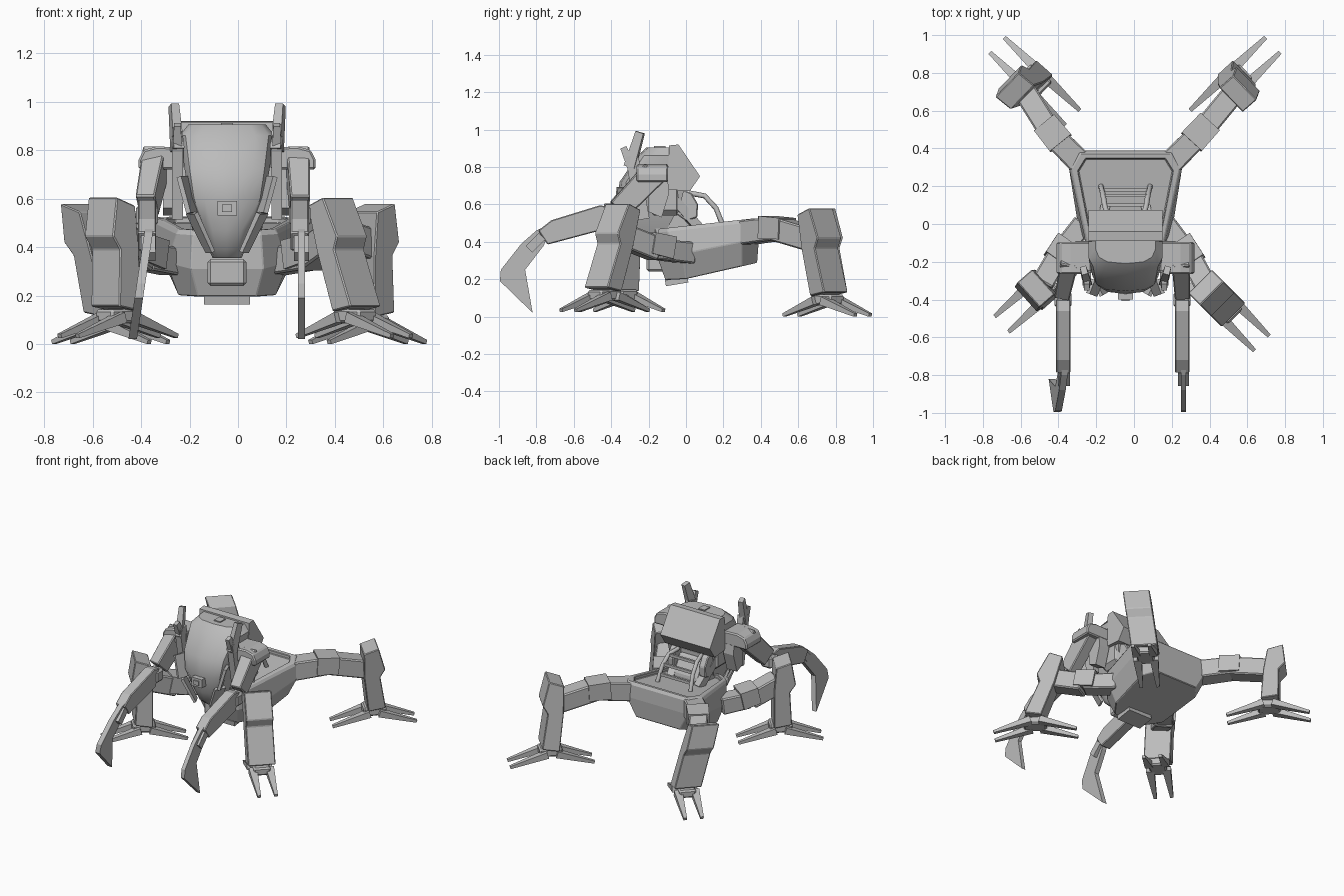
import bpy, bmesh, math
from mathutils import Vector as V

old = bpy.data.objects.get("Cube")
if old:
    bpy.data.objects.remove(old)

gray = bpy.data.materials.new("plain gray")
gray.use_nodes = True
gray.diffuse_color = (0.5, 0.5, 0.5, 1)
gray.node_tree.nodes["Principled BSDF"].inputs["Base Color"].default_value = (0.5, 0.5, 0.5, 1)

C = -0.045  # centre line of the trunk
Z = V((0, 0, 1))
Y = V((0, 1, 0))


def loft(name, rings, bevel=0, smooth=False):
    """Skin a list of equal-length rings and cap both ends."""
    bm = bmesh.new()
    rows = [[bm.verts.new(p) for p in ring] for ring in rings]
    n = len(rows[0])
    for a, b in zip(rows, rows[1:]):
        for i in range(n):
            j = (i + 1) % n
            bm.faces.new((a[i], a[j], b[j], b[i]))
    bm.faces.new(rows[0])
    bm.faces.new(rows[-1])
    bmesh.ops.recalc_face_normals(bm, faces=bm.faces)
    mesh = bpy.data.meshes.new(name)
    bm.to_mesh(mesh)
    bm.free()
    mesh.materials.append(gray)
    ob = bpy.data.objects.new(name, mesh)
    bpy.context.collection.objects.link(ob)
    if bevel:
        mod = ob.modifiers.new("edge", "BEVEL")
        mod.width = bevel
        mod.segments = 1
    if smooth:
        bpy.ops.object.select_all(action="DESELECT")
        ob.select_set(True)
        bpy.context.view_layer.objects.active = ob
        bpy.ops.object.shade_smooth_by_angle(angle=math.radians(32))
    return ob


def prism(name, pts, origin, axis, width, bevel=0):
    """Extrude an (outward, height) profile sideways."""
    side = axis.cross(Z).normalized() * width / 2
    flat = [V(origin) + axis * u + Z * z for u, z in pts]
    return loft(name, [[p - side for p in flat], [p + side for p in flat]], bevel)


def lean_part(ob, slope, z0):
    """Tilt a part sideways with height above z0."""
    for v in ob.data.vertices:
        v.co += slope * (v.co.z - z0)


def beam(name, p0, p1, w, h, tip=1.0, bevel=0):
    """Box bar between two points, tapering to tip."""
    p0, p1 = V(p0), V(p1)
    d = (p1 - p0).normalized()
    side = d.cross(Z)
    side = side.normalized() if side.length > 0.01 else V((1, 0, 0))
    up = side.cross(d)
    quad = [(-1, -1), (1, -1), (1, 1), (-1, 1)]
    return loft(name, [[p + (side * a * w + up * b * h) * k / 2 for a, b in quad]
                       for p, k in ((p0, 1), (p1, tip))], bevel)


def box(name, lo, hi, bevel=0):
    m = [(a + b) / 2 for a, b in zip(lo, hi)]
    return beam(name, (m[0], lo[1], m[2]), (m[0], hi[1], m[2]), hi[0] - lo[0], hi[2] - lo[2], 1, bevel)


def tube(name, pts, r):
    cu = bpy.data.curves.new(name, "CURVE")
    cu.dimensions = "3D"
    cu.bevel_depth = r
    cu.bevel_resolution = 2
    sp = cu.splines.new("POLY")
    sp.points.add(len(pts) - 1)
    for q, p in zip(sp.points, pts):
        q.co = (*p, 1)
    cu.materials.append(gray)
    bpy.context.collection.objects.link(bpy.data.objects.new(name, cu))


def outline(half, tilt):
    """Mirrored ring from half-outline points (x, y), height rising along y."""
    pts = half + [(-x, y) for x, y in reversed(half)]
    return [V((C + x, y, tilt(y))) for x, y in pts]


# Lower hull: tilted tray with a recessed deck
def top(y):
    return 0.47 + 0.11 * y


rim = [(0.14, -0.15), (0.21, -0.1), (0.30, 0.30), (0.25, 0.385)]
deck = [(0.12, -0.12), (0.18, -0.08), (0.25, 0.28), (0.21, 0.345)]
loft("hull", [
    outline([(0.12, -0.11), (0.20, 0), (0.23, 0.30), (0.17, 0.38)], lambda y: 0.2 + 0.23 * max(y, -0.02)),
    outline([(0.15, -0.15), (0.25, -0.02), (0.30, 0.30), (0.24, 0.39)], lambda y: 0.34 + 0.2 * y),
    outline(rim, lambda y: top(y) - 0.005),
    outline([(x * 0.95, y * 0.97) for x, y in rim], lambda y: top(y) + 0.015),
    outline(deck, lambda y: top(y) + 0.015),
    outline(deck, lambda y: top(y) - 0.01)], 0.004)
box("hull_front_block", (C - 0.08, -0.21, 0.24), (C + 0.08, -0.08, 0.35), 0.012)
beam("hull_under_plate", (C, -0.11, 0.18), (C, 0.01, 0.2), 0.19, 0.035)

# Waist joint and back pipes
prism("waist", [(-0.16, 0.4), (0.06, 0.42), (0.07, 0.5), (0.0, 0.62), (-0.2, 0.6)], (C, 0, 0), Y, 0.2, 0.01)
for s in (-1, 1):
    tube("back_pipe", [(C + s * 0.09, 0.02, 0.66), (C + s * 0.11, 0.10, 0.645),
                       (C + s * 0.12, 0.16, 0.58), (C + s * 0.13, 0.2, 0.48)], 0.014)
    beam("waist_piston", (C + s * 0.14, -0.06, 0.62), (C + s * 0.11, 0.08, 0.46), 0.05, 0.05)
    prism("waist_bracket", [(-0.04, 0.69), (0.03, 0.66), (0.065, 0.6), (0.06, 0.53), (0.0, 0.51), (-0.07, 0.56)],
          (C + s * 0.125, 0, 0), Y, 0.05, 0.006)
for y, z in ((0.1, 0.64), (0.15, 0.59), (0.18, 0.53)):
    beam("pipe_rung", (C - 0.12, y, z), (C + 0.12, y, z), 0.015, 0.02)


# Cabin: broad curved face lofted upward
def cabin_ring(z, hw, yf, yb):
    arc = [(-1, 0.08), (-0.88, 0.035), (-0.6, 0.01), (0, 0), (0.6, 0.01), (0.88, 0.035), (1, 0.08)]
    return [V((C + hw * u, yf + d, z)) for u, d in arc] + [V((C + hw, yb, z)), V((C - hw, yb, z))]


loft("cabin", [cabin_ring(*r) for r in (
    (0.355, 0.06, -0.27, -0.15), (0.39, 0.075, -0.31, -0.13), (0.47, 0.10, -0.345, -0.10),
    (0.60, 0.155, -0.37, -0.03), (0.72, 0.175, -0.355, 0.0), (0.86, 0.195, -0.26, -0.02),
    (0.905, 0.16, -0.21, -0.05))], smooth=True)
prism("cabin_back_box", [(-0.09, 0.915), (-0.04, 0.92), (0.075, 0.75), (0.02, 0.67), (-0.1, 0.68)],
      (C, 0, 0), Y, 0.39)
box("trunk_core", (C - 0.17, -0.2, 0.54), (C + 0.17, -0.02, 0.74), 0.03)
box("face_sensor", (C - 0.04, -0.4, 0.53), (C + 0.04, -0.34, 0.59))
box("sensor_lens", (C - 0.02, -0.408, 0.545), (C + 0.02, -0.39, 0.575))
box("roof_hatch", (C - 0.025, -0.17, 0.9), (C + 0.025, -0.11, 0.912))
for s in (-1, 1):
    x = C + s * 0.205
    beam("cheek_fin", (C + s * 0.185, -0.33, 0.69), (C + s * 0.145, -0.345, 0.54), 0.08, 0.02)
    beam("cheek_fin_lower", (C + s * 0.145, -0.345, 0.54), (C + s * 0.07, -0.31, 0.38), 0.08, 0.02, 0.8)
    beam("cabin_side_strip", (x, -0.29, 0.86), (x, -0.23, 0.52), 0.045, 0.07)
    beam("horn_rear", (x, -0.30, 0.8), (x + s * 0.015, -0.245, 0.985), 0.045, 0.06, 0.75)
    beam("horn_front", (x, -0.29, 0.8), (x, -0.335, 0.905), 0.04, 0.05, 0.7)
    prism("trunk_side_plate", [(-0.2, 0.56), (-0.13, 0.53), (-0.09, 0.66), (-0.1, 0.76), (-0.2, 0.76)],
          (C + s * 0.225, 0, 0), Y, 0.08)

# Arms: shoulder pad, upper arm, forearm and hooked blade
FOREARM = [(-0.40, 0.585), (-0.46, 0.595), (-0.72, 0.515), (-0.79, 0.46), (-0.74, 0.385), (-0.44, 0.465)]
BLADE = [(-0.72, 0.5), (-0.8, 0.46), (-0.88, 0.39), (-0.99, 0.25), (-0.995, 0.19), (-0.82, 0.02),
         (-0.86, 0.25), (-0.76, 0.38)]
for s, name, xe, xb, wb, tilt in ((1, "left", 0.255, 0.262, 0.028, 0), (-1, "right", -0.375, -0.37, 0.035, 0.15)):
    xs = C + s * 0.29
    pad = [(-0.11, 0.72), (-0.11, 0.81), (0.0, 0.815), (0.055, 0.8), (0.075, 0.76), (0.075, 0.72)]
    prism(name + "_shoulder_pad", pad, (xs, -0.18, 0), V((s, 0, 0)), 0.17, 0.008)
    beam(name + "_upper_arm", (xs, -0.17, 0.77), (xe, -0.36, 0.57), 0.095, 0.14, 0.85, 0.006)
    beam(name + "_elbow", (xe - 0.045, -0.4, 0.53), (xe + 0.045, -0.4, 0.53), 0.09, 0.09, 1, 0.015)
    prism(name + "_forearm", FOREARM, (xe, 0, 0), Y, 0.075, 0.005)
    beam(name + "_wrist", (xb, -0.77, 0.43), (xb, -0.84, 0.36), 0.06, 0.05)
    blade = prism(name + "_blade", BLADE, (xb, 0, 0), Y, wb)
    lean_part(blade, V((tilt, 0, 0)), 0.45)

# Legs: hip links, armoured shin and foot with two pairs of parallel toes
SHIN = [(-0.055, 0.545), (0.045, 0.58), (0.08, 0.42), (0.045, 0.365), (0.07, 0.13), (-0.045, 0.11), (-0.06, 0.36)]
LEGS = (("back_left", (0.20, 0.33, 0.45), (0.36, 0.49, 0.47), (0.535, 0.755), 44, (0.02, -0.065), 0, 0.13),
        ("back_right", (-0.29, 0.33, 0.45), (-0.44, 0.48, 0.47), (-0.525, 0.755), 136, (-0.115, -0.05), 0, 0.13),
        ("front_left", (0.15, 0.02, 0.34), (0.29, -0.16, 0.36), (0.48, -0.435), -45, (-0.1, 0.1), 0.025, 0.115),
        ("front_right", (-0.27, 0.0, 0.34), (-0.39, -0.15, 0.36), (-0.495, -0.345), 222, (-0.03, 0), 0.025, 0.115))
for name, hip, mid, ankle, yaw, lean, lift, thick in LEGS:
    foot = V((*ankle, lift))
    out = V((math.cos(math.radians(yaw)), math.sin(math.radians(yaw)), 0))
    across = Z.cross(out)
    slope = V((*lean, 0)) / 0.46
    knee = foot + slope * 0.3 - out * 0.03 + Z * 0.41
    hip, mid = V(hip), V(mid)
    beam(name + "_hip_link", hip, mid, thick, thick, 0.95, 0.008)
    beam(name + "_hip_cover", hip.lerp(mid, 0.65) + Z * 0.015, mid.lerp(knee, 0.25) + Z * 0.015, 0.145, 0.12, 0.95)
    beam(name + "_thigh", mid, knee, 0.12, 0.125, 1, 0.008)
    shin = prism(name + "_shin", SHIN, foot, out, 0.178, 0.005)
    lean_part(shin, slope, 0.12 + lift)
    beam(name + "_ankle", foot - out * 0.07 + Z * 0.09, foot + out * 0.08 + Z * 0.09, 0.12, 0.06, 0.9, 0.01)
    for way in (-1, 1):
        for s in (-1, 1):
            base = foot + across * s * 0.055
            beam(name + "_toe", base + out * way * 0.03 + Z * 0.085, base + out * way * 0.275 + Z * 0.008,
                 0.055, 0.045, 0.4)
